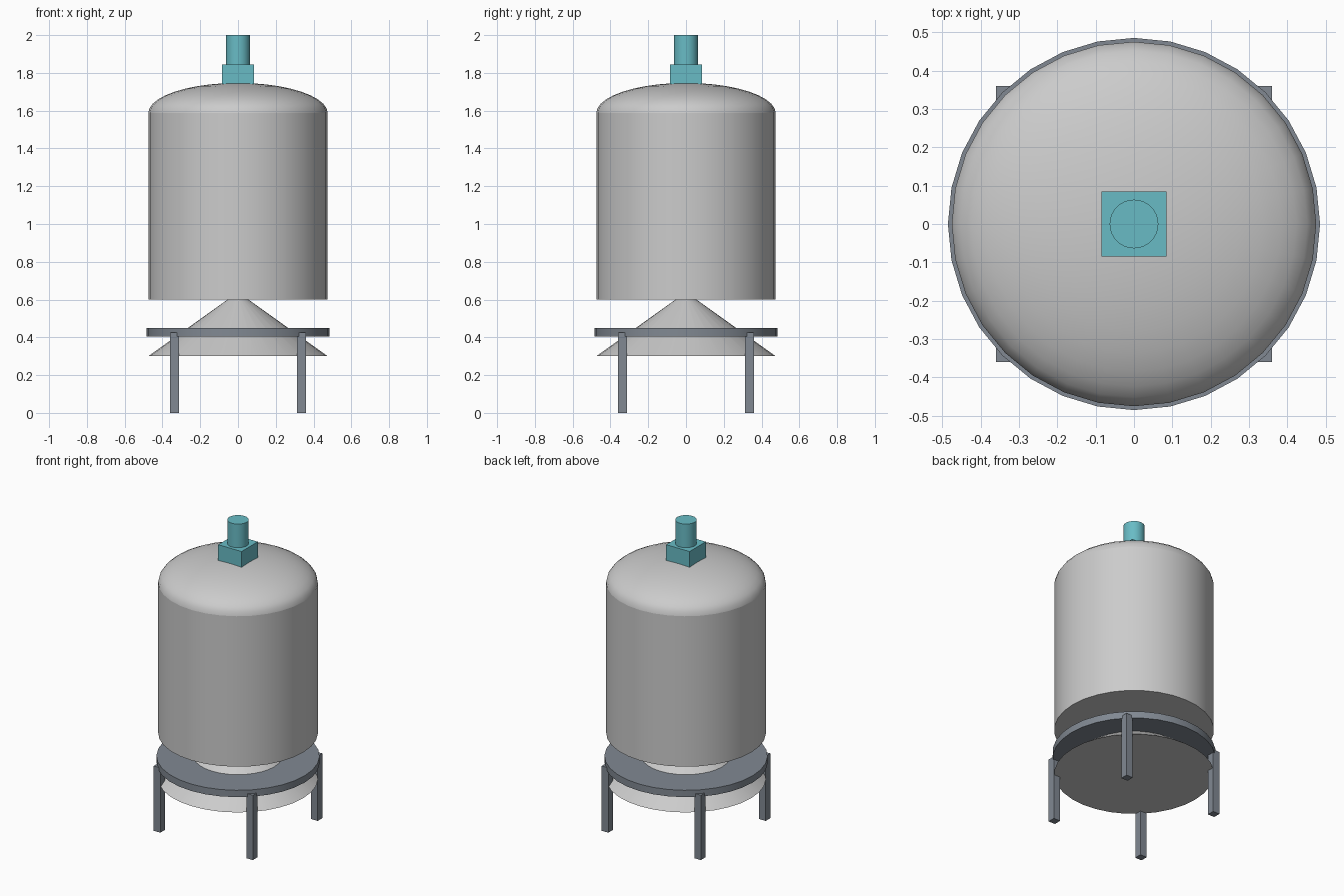
import bpy, bmesh
from math import sin, cos, pi, radians

if "Cube" in bpy.data.objects:
    bpy.data.objects.remove(bpy.data.objects["Cube"])

SEG = 32


def material(name, rgb):
    m = bpy.data.materials.new(name)
    m.diffuse_color = (*rgb, 1)
    m.use_nodes = True
    m.node_tree.nodes["Principled BSDF"].inputs["Base Color"].default_value = m.diffuse_color
    return m


steel = material("dark_steel", (0.22, 0.25, 0.29))
teal = material("teal_paint", (0.14, 0.50, 0.56))


def finish(obj, name, mat=None):
    obj.name = obj.data.name = name
    if mat:
        obj.data.materials.append(mat)
    bpy.ops.object.select_all(action='DESELECT')
    obj.select_set(True)
    bpy.context.view_layer.objects.active = obj
    bpy.ops.object.shade_smooth_by_angle(angle=radians(35))
    return obj


def round_part(name, r_bottom, r_top, z0, z1, mat=None):
    bpy.ops.mesh.primitive_cone_add(vertices=SEG, radius1=r_bottom, radius2=r_top,
                                    depth=z1 - z0, location=(0, 0, (z0 + z1) / 2))
    return finish(bpy.context.object, name, mat)


def box(name, x, y, width, z0, z1, mat):
    bpy.ops.mesh.primitive_cube_add(size=1, location=(x, y, (z0 + z1) / 2))
    obj = bpy.context.object
    obj.scale = (width, width, z1 - z0)
    bpy.ops.object.transform_apply(location=False, rotation=False, scale=True)
    return finish(obj, name, mat)


def dome(name, radius, height, z, rings=10):
    # quarter-ellipse profile spun around the z axis
    bm = bmesh.new()
    pts = [bm.verts.new((radius * cos(i / rings * pi / 2), 0,
                         z + height * sin(i / rings * pi / 2))) for i in range(rings + 1)]
    edges = [bm.edges.new(p) for p in zip(pts, pts[1:])]
    bmesh.ops.spin(bm, geom=pts + edges, cent=(0, 0, 0), axis=(0, 0, 1),
                   angle=2 * pi, steps=SEG)
    bmesh.ops.remove_doubles(bm, verts=bm.verts, dist=1e-4)
    bmesh.ops.recalc_face_normals(bm, faces=bm.faces)
    if sum(f.normal.z for f in bm.faces) < 0:
        bmesh.ops.reverse_faces(bm, faces=bm.faces)
    mesh = bpy.data.meshes.new(name)
    bm.to_mesh(mesh)
    bm.free()
    obj = bpy.data.objects.new(name, mesh)
    bpy.context.collection.objects.link(obj)
    return finish(obj, name)


# vessel: shell, domed lid and cone below
round_part("tank_shell", 0.475, 0.475, 0.60, 1.587)
dome("tank_dome", 0.475, 0.16, 1.587)
round_part("bottom_cone", 0.475, 0.055, 0.30, 0.60)

# stand: support disc and four square legs on its rim
round_part("support_ring", 0.485, 0.485, 0.405, 0.45, steel)
for sx, side in ((-1, "left"), (1, "right")):
    for sy, end in ((-1, "front"), (1, "back")):
        box(f"{end}_{side}_leg", sx * 0.336, sy * 0.336, 0.048, 0, 0.425, steel)

# agitator drive on top: gearbox and motor
box("gearbox", 0, 0, 0.169, 1.74, 1.845, teal)
round_part("motor", 0.0635, 0.0635, 1.845, 2.0, teal)
